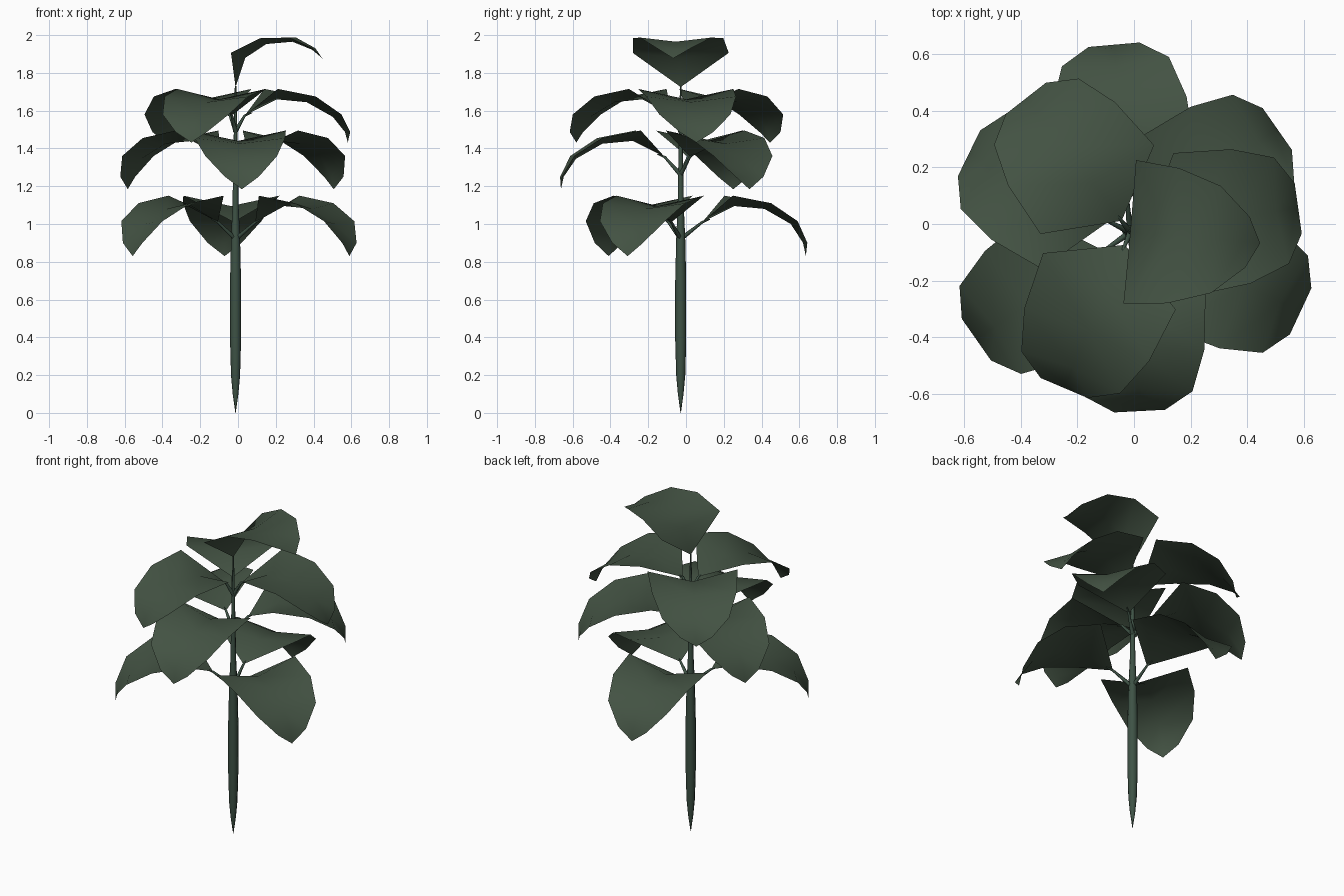
import bpy, bmesh
from math import radians, cos, sin, pi
from mathutils import Vector, Matrix

cube = bpy.data.objects.get("Cube")
if cube:
    bpy.data.objects.remove(cube, do_unlink=True)


def material(name, color):
    mat = bpy.data.materials.new(name)
    mat.use_nodes = True
    mat.diffuse_color = color
    mat.node_tree.nodes["Principled BSDF"].inputs["Base Color"].default_value = color
    return mat


LEAF = material("dark leaf green", (0.056, 0.085, 0.056, 1))
STEM = material("stem green", (0.048, 0.085, 0.060, 1))
AXIS = Vector((-0.013, -0.028, 0))


def finish(bm, name, mat):
    mesh = bpy.data.meshes.new(name)
    bm.to_mesh(mesh)
    bm.free()
    mesh.materials.append(mat)
    mesh.shade_smooth()
    obj = bpy.data.objects.new(name, mesh)
    bpy.context.collection.objects.link(obj)
    return obj


def tube(name, points, radii, sides):
    """Tapered round tube through a list of points."""
    bm = bmesh.new()
    turn = (points[-1] - points[0]).to_track_quat('Z', 'Y')
    rings = []
    for p, r in zip(points, radii):
        rings.append([bm.verts.new(p + turn @ Vector((r * cos(2 * pi * k / sides),
                                                      r * sin(2 * pi * k / sides), 0)))
                      for k in range(sides)])
    for a, b in zip(rings, rings[1:]):
        for k in range(sides):
            n = (k + 1) % sides
            bm.faces.new((a[k], a[n], b[n], b[k]))
    return finish(bm, name, STEM)


# Leaf rows: midrib distance, midrib height, edge distance, half width, edge height
ROWS = [(0.17, 0.085, 0.14, 0.255, 0.14),
        (0.33, 0.07, 0.345, 0.24, 0.10),
        (0.47, -0.01, 0.49, 0.19, 0.005),
        (0.535, -0.11, 0.55, 0.09, -0.11)]
TIP = (0.55, 0, -0.18)


def leaf(name, base, heading, pitch=0, length=1, droop=1):
    """Cupped, drooping blade that starts at base and points along heading."""
    bm = bmesh.new()
    place = (Matrix.Translation(base) @ Matrix.Rotation(radians(heading), 4, 'Z')
             @ Matrix.Rotation(radians(-pitch), 4, 'Y'))

    def vert(u, v, w):
        return bm.verts.new(place @ Vector((u * length, v, w if w > 0 else w * droop)))

    root, tip = vert(0, 0, 0), vert(*TIP)
    rows = [[vert(eu, -half, ew), vert(mu, 0, mw), vert(eu, half, ew)]
            for mu, mw, eu, half, ew in ROWS]
    for side in (0, 1):
        bm.faces.new((root, rows[0][side], rows[0][side + 1]))
        for a, b in zip(rows, rows[1:]):
            bm.faces.new((a[side], b[side], b[side + 1], a[side + 1]))
        bm.faces.new((rows[-1][side], tip, rows[-1][side + 1]))
    return finish(bm, name, LEAF)


# Stem with a pointed foot
profile = [(0, 0.001), (0.1, 0.015), (0.2, 0.024), (0.38, 0.029), (0.7, 0.029),
           (0.92, 0.024), (1.1, 0.016), (1.3, 0.013), (1.5, 0.009), (1.73, 0.004)]
tube("stem", [AXIS + Vector((0, 0, z)) for z, r in profile], [r for z, r in profile], 8)

# Three whorls of three leaves: name, headings, petiole start, leaf base height, reach, droop
WHORLS = [("lower", (95, 215, 335), 0.92, 1.01, 0.115, 1.0),
          ("middle", (273, 35, 154), 1.26, 1.355, 0.085, 0.95),
          ("upper", (247, 8, 128), 1.49, 1.575, 0.05, 0.8)]
for level, headings, z0, z1, reach, droop in WHORLS:
    for i, heading in enumerate(headings, 1):
        out = Vector((cos(radians(heading)), sin(radians(heading)), 0))
        start = AXIS + Vector((0, 0, z0))
        base = AXIS + out * reach + Vector((0, 0, z1))
        tube(f"{level}_petiole_{i}", [start, base, base + out * 0.04 + Vector((0, 0, 0.015))],
             [0.013, 0.007, 0.003], 5)
        leaf(f"{level}_leaf_{i}", base, heading, droop=droop)

# Young raised leaf at the crown
leaf("crown_leaf", AXIS + Vector((0, 0, 1.725)), -5, pitch=40, length=0.82)
